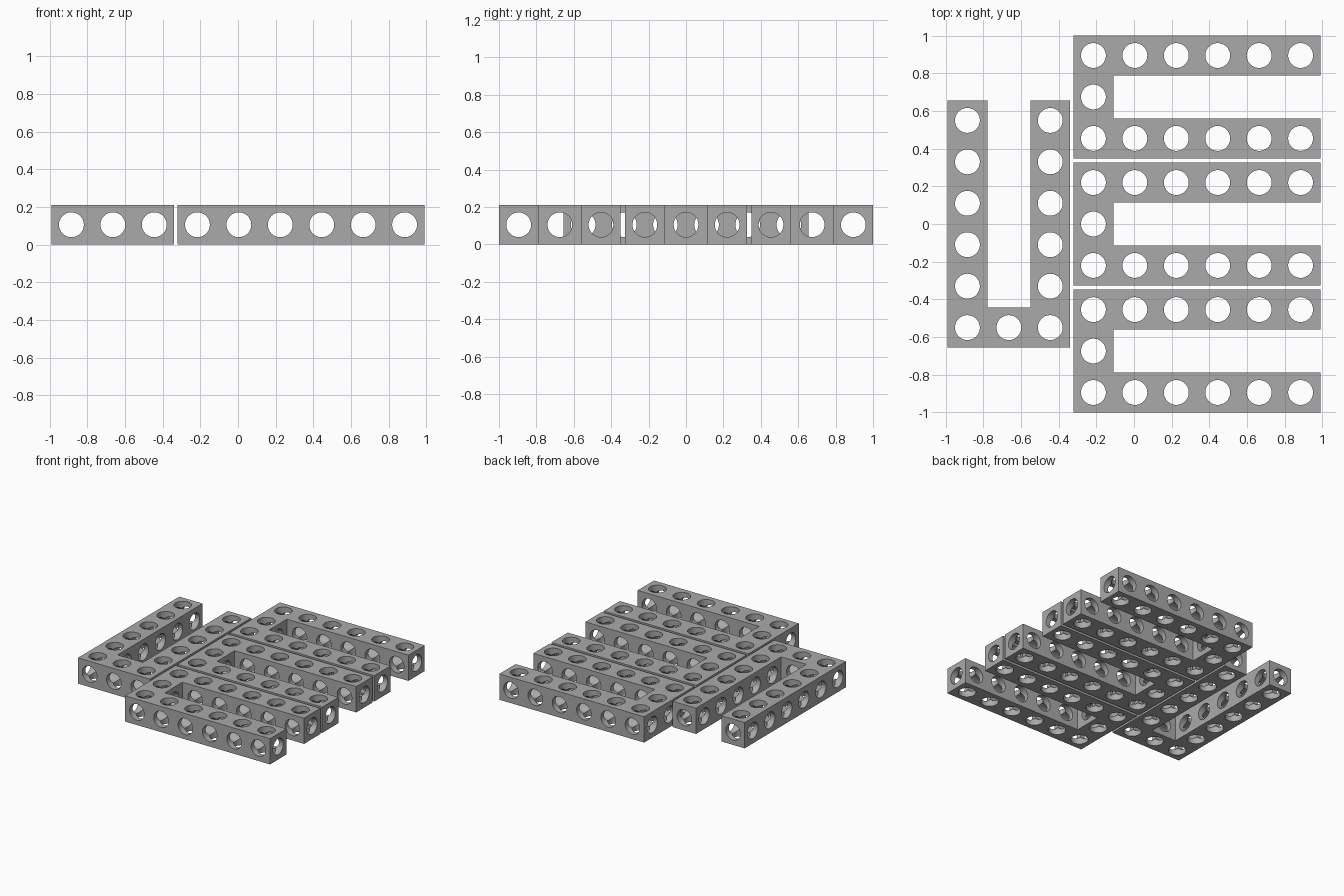
import bpy, bmesh, math
from mathutils import Matrix, Vector

if "Cube" in bpy.data.objects:
    bpy.data.objects.remove(bpy.data.objects["Cube"])

PITCH, WIDTH, RADIUS, SIDES = 0.22, 0.211, 0.066, 48
H = WIDTH / 2
LONG, SHORT = 5 * PITCH, 2 * PITCH        # hole-centre spans of the U beam

grey = bpy.data.materials.new("mid_grey")
grey.diffuse_color = (0.4, 0.4, 0.4, 1)
grey.use_nodes = True
grey.node_tree.nodes["Principled BSDF"].inputs["Base Color"].default_value = grey.diffuse_color


def make_object(name, bm):
    bmesh.ops.recalc_face_normals(bm, faces=bm.faces)
    mesh = bpy.data.meshes.new(name)
    bm.to_mesh(mesh)
    bm.free()
    ob = bpy.data.objects.new(name, mesh)
    bpy.context.collection.objects.link(ob)
    return ob


def drill_set(name, axis, centres):
    """A row of parallel cylinders used to bore holes along one axis."""
    bm = bmesh.new()
    turn = Vector((0, 0, 1)).rotation_difference(Vector(axis)).to_matrix().to_4x4()
    for c in centres:
        bmesh.ops.create_cone(bm, cap_ends=True, segments=SIDES, radius1=RADIUS,
                              radius2=RADIUS, depth=3,
                              matrix=Matrix.Translation(c) @ turn)
    ob = make_object(name, bm)
    ob.hide_render = True
    return ob


# U-shaped body, opening towards +x, extruded from its outline
x0, x1, y1, yi = -LONG / 2 - H, LONG / 2 + H, SHORT / 2 + H, SHORT / 2 - H
xi = x0 + WIDTH
outline = [(x0, -y1), (x1, -y1), (x1, -yi), (xi, -yi),
           (xi, yi), (x1, yi), (x1, y1), (x0, y1)]
bm = bmesh.new()
face = bm.faces.new([bm.verts.new((x, y, 0)) for x, y in outline])
out = bmesh.ops.extrude_face_region(bm, geom=[face])
bmesh.ops.translate(bm, vec=(0, 0, WIDTH),
                    verts=[v for v in out["geom"] if isinstance(v, bmesh.types.BMVert)])
beam = make_object("u_beam_back", bm)
beam.data.materials.append(grey)

# holes along all three axes
xs = [-LONG / 2 + i * PITCH for i in range(6)]
ys = [-PITCH, 0, PITCH]
drills = [
    drill_set("drill_z", (0, 0, 1), [(x, y, H) for x in xs for y in ys]),
    drill_set("drill_x", (1, 0, 0), [(0, y, H) for y in ys]),
    drill_set("drill_y", (0, 1, 0), [(x, 0, H) for x in xs]),
]
bpy.context.view_layer.objects.active = beam
beam.select_set(True)
for d in drills:
    mod = beam.modifiers.new(d.name, 'BOOLEAN')
    mod.operation, mod.solver, mod.object = 'DIFFERENCE', 'EXACT', d
    bpy.ops.object.modifier_apply(modifier=mod.name)
for d in drills:
    bpy.data.objects.remove(d)
bpy.ops.object.shade_smooth_by_angle(angle=math.radians(30))

# three beams stacked front to back, one turned to open backwards
beam.location = (0.99 - x1, 1 - y1, 0)
for name, loc, rot in [("u_beam_middle", (0.99 - x1, 0, 0), 0),
                       ("u_beam_front", (0.99 - x1, y1 - 1, 0), 0),
                       ("u_beam_left", (y1 - 0.99, 0, 0), math.pi / 2)]:
    ob = bpy.data.objects.new(name, beam.data)
    ob.location, ob.rotation_euler.z = loc, rot
    bpy.context.collection.objects.link(ob)
